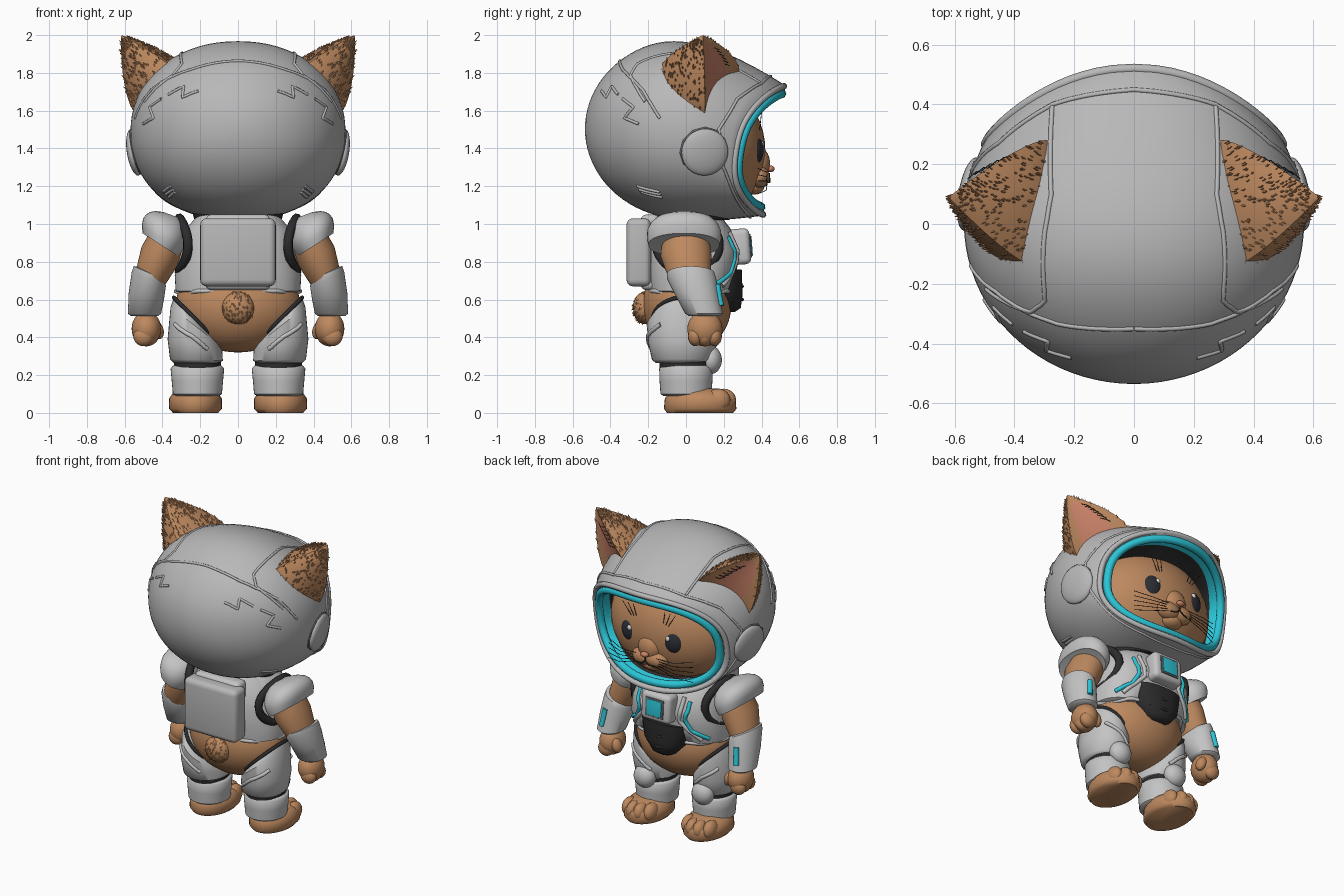
import bpy, bmesh, random
from math import sin, cos, pi, radians
from mathutils import Vector, Matrix, Euler
from mathutils.bvhtree import BVHTree

random.seed(4)
if "Cube" in bpy.data.objects:
    bpy.data.objects.remove(bpy.data.objects["Cube"])


def material(name, rgb):
    m = bpy.data.materials.new(name)
    m.use_nodes = True
    m.diffuse_color = (*rgb, 1)
    m.node_tree.nodes["Principled BSDF"].inputs["Base Color"].default_value = (*rgb, 1)
    return m


GREY = material("helmet grey", (.48, .48, .48))
SUIT = material("suit light grey", (.55, .55, .55))
SEAM = material("seam grey", (.16, .16, .16))
DARK = material("undersuit black", (.025, .025, .027))
FUR = material("ginger fur", (.51, .25, .115))
PINK = material("ear pink", (.58, .22, .14))
CYAN = material("glow cyan", (.025, .56, .68))
EYE = material("eye black", (.025, .027, .035))
WHITE = material("eye glint", (.85, .85, .85))


def add(ob, mats, mirror):
    bpy.context.collection.objects.link(ob)
    for m in mats:
        ob.data.materials.append(m)
    if mirror:
        ob.modifiers.new("Mirror", 'MIRROR')
    return ob


def finish(name, bm, mats, mirror=False, angle=50):
    bmesh.ops.recalc_face_normals(bm, faces=bm.faces)
    me = bpy.data.meshes.new(name)
    bm.to_mesh(me)
    bm.free()
    me.shade_smooth()
    me.set_sharp_from_angle(angle=radians(angle))
    return add(bpy.data.objects.new(name, me), mats, mirror)


def skin(name, loops, mats, mirror=False, rule=None, caps=(True, True)):
    """Closed loops of points joined by quads; rule(row, column) picks the material."""
    bm = bmesh.new()
    rows = [[bm.verts.new(p) for p in loop] for loop in loops]
    n = len(rows[0])
    for i in range(len(rows) - 1):
        for j in range(n):
            k = (j + 1) % n
            f = bm.faces.new((rows[i][j], rows[i][k], rows[i + 1][k], rows[i + 1][j]))
            f.material_index = rule(i, j) if rule else 0
    for end, row in zip(caps, (rows[0], rows[-1])):
        if end:
            bm.faces.new(row)
    return finish(name, bm, mats, mirror)


def power(v, e):
    return abs(v) ** e * (1 if v >= 0 else -1)


def loft(name, rows, mat, mirror=False, e=1.0, n=40):
    """Rows of (x, y, z, half width, half depth, tilt in degrees)."""
    loops = []
    for x, y, z, rx, ry, tilt in rows:
        t = radians(tilt)
        loop = []
        for j in range(n):
            a = 2 * pi * j / n
            u, v = rx * power(cos(a), e), ry * power(sin(a), e)
            loop.append((x + u * cos(t), y + v, z + u * sin(t)))
        loops.append(loop)
    return skin(name, loops, [mat], mirror)


def ball(name, loc, size, mat, mirror=False, rot=(0, 0, 0), seg=32):
    bm = bmesh.new()
    m = Matrix.LocRotScale(Vector(loc), Euler([radians(r) for r in rot]), Vector(size))
    bmesh.ops.create_uvsphere(bm, u_segments=seg, v_segments=seg // 2, radius=1, matrix=m)
    return finish(name, bm, [mat], mirror)


def box(name, loc, size, bevel, mat, tilt=0):
    bm = bmesh.new()
    bmesh.ops.create_cube(bm, size=1, matrix=Matrix.Diagonal((*size, 1)))
    bmesh.ops.bevel(bm, geom=bm.edges[:], offset=bevel, segments=4, profile=.5, affect='EDGES')
    bm.transform(Matrix.Translation(loc) @ Matrix.Rotation(radians(tilt), 4, 'X'))
    return finish(name, bm, [mat])


def tube(name, pts, r, mat, mirror=False, closed=False):
    cu = bpy.data.curves.new(name, 'CURVE')
    cu.dimensions = '3D'
    cu.bevel_depth, cu.bevel_resolution, cu.use_fill_caps = r, 2, True
    sp = cu.splines.new('POLY')
    sp.points.add(len(pts) - 1)
    for p, q in zip(sp.points, pts):
        p.co = (*q, 1)
    sp.use_cyclic_u, sp.use_smooth = closed, True
    return add(bpy.data.objects.new(name, cu), [mat], mirror)


def surface(ob):
    bm = bmesh.new()
    bm.from_mesh(ob.data)
    return BVHTree.FromBMesh(bm)


def drape(name, pts, tree, r, mat):
    """A mirrored tube laid along a path pressed on to a surface."""
    path = []
    for a, b in zip(pts, pts[1:]):
        path += [Vector(a).lerp(Vector(b), i / 8) for i in range(8)]
    path.append(Vector(pts[-1]))
    return tube(name, [tree.find_nearest(p)[0] for p in path], r, mat, True)


def tufts(name, spots, length, mirror=False):
    """Small pointed locks of fur at (position, direction) spots."""
    bm = bmesh.new()
    for p, d in spots:
        h = length * random.uniform(.7, 1.2)
        m = Matrix.Translation(p) @ d.to_track_quat('Z', 'Y').to_matrix().to_4x4()
        bmesh.ops.create_cone(bm, segments=5, radius1=h * .3, radius2=0, depth=h, matrix=m)
    return finish(name, bm, [FUR], mirror)


# Helmet: ellipsoid shell drawn out to a wide curved visor rim, then a lined inner wall
N = 72


def rim(a, w, h, dy=0):
    x, s = power(cos(a), .8), power(sin(a), .8)
    return Vector((w * x, .47 + .055 * s - .2 * x * x + dy, 1.39 + h * s))


def shell(a, t):
    def egg(p):
        return Vector((.568 * sin(p) * power(cos(a), .95), -.535 * cos(p),
                       1.503 + .478 * sin(p) * power(sin(a), .95)))
    end = 2.1
    w = max(0, (t - .5) * 2) ** 3
    return egg(end * t) + w * (rim(a, .5, .345) - egg(end))


angles = [2 * pi * j / N for j in range(N)]
loops = [[shell(a, max(t / 28, .005)) for a in angles] for t in range(29)]
for w, h, dy in ((.485, .33, .005), (.465, .31, -.01), (.445, .29, -.09), (.38, .24, -.18)):
    loops.append([rim(a, w, h, dy) for a in angles])
helmet = skin("helmet", loops, [GREY, CYAN, DARK],
              rule=lambda i, j: 0 if i < 30 else i - 29, caps=(True, False))
tube("visor_glow_ring", [rim(a, .452, .3, .035 * cos(a) ** 2 - .02) for a in angles], .026, CYAN,
     closed=True)
tube("visor_outer_lip", [rim(a, .495, .34, -.006) for a in angles], .017, GREY, closed=True)
hs = surface(helmet)
seams = {
    "brim_ridge": [(0, .46, 1.8), (.28, .41, 1.76), (.45, .27, 1.66), (.53, .17, 1.5),
                   (.53, .2, 1.3), (.42, .26, 1.14), (.2, .33, 1.05), (0, .34, 1.04)],
    "crown_ridge": [(.28, .4, 1.76), (.28, .1, 1.9), (.28, -.24, 1.82), (.33, -.28, 1.77),
                    (.5, -.22, 1.65)],
    "rear_ridge": [(0, -.34, 1.85), (.25, -.32, 1.8), (.45, -.22, 1.7), (.55, -.14, 1.56)],
    "rear_bracket": [(.2, -.42, 1.69), (.28, -.4, 1.66), (.28, -.38, 1.72), (.36, -.35, 1.68)],
    "side_bracket": [(.4, -.33, 1.66), (.47, -.28, 1.62), (.44, -.32, 1.56), (.5, -.25, 1.53)],
}
for name, pts in seams.items():
    drape(name, pts, hs, .008, GREY)
for i in range(3):
    z = 1.17 - i * .035
    drape("vent_ridge", [(.38, -.28, z), (.42, -.15, z - .03)], hs, .009, GREY)
ball("side_disc", (.547, .1, 1.38), (.036, .125, .125), GREY, True, (0, 9, 10))
drape("side_disc_seam", [(.55, .1 + .128 * cos(a), 1.38 + .128 * sin(a)) for a in angles[::6] + [0]],
      hs, .006, SEAM)

# Head and face
ball("head", (0, .08, 1.39), (.455, .34, .375), FUR, seg=48)
ball("muzzle", (.045, .385, 1.25), (.085, .058, .058), FUR, True)
ball("nose_bridge", (0, .38, 1.32), (.085, .065, .09), FUR)
ball("chin", (0, .355, 1.2), (.075, .06, .045), FUR)
ball("nose", (0, .448, 1.292), (.027, .021, .018), PINK)
ball("eye", (.165, .362, 1.39), (.07, .046, .08), EYE, True, (0, 0, -15))
ball("eye_glint", (.145, .405, 1.42), (.015, .008, .018), WHITE, True, seg=12)
tube("mouth", [(0, .44, 1.27), (0, .442, 1.245), (.03, .443, 1.222), (.07, .43, 1.222)],
     .004, DARK, True)
for i in range(5):
    z = 1.275 - i * .014
    tube("whisker", [(.08, .43, z), (.2, .425, z - .01 * i), (.32, .38, z - .02 * i + .02)],
         .002, DARK, True)
for i in range(3):
    tube("brow_hair", [(.1 + .02 * i, .39, 1.5), (.12 + .04 * i, .4, 1.59)], .002, DARK, True)

# Ears: three-cornered cones with a hollow pink front and furry back
tip, centre = Vector((.62, .09, 2.0)), Vector((.4, .08, 1.74))
corners = [Vector(c) for c in ((.3, .28, 1.82), (.55, .1, 1.59), (.32, -.15, 1.8))]
BULGE = (-.5, 1.4, .6)


def ear(u, v):
    k, f = int(u) % 3, u % 1
    a, b = corners[k], corners[(k + 1) % 3]
    mid = (a + b) / 2
    mid += (mid - centre) * BULGE[k]
    base = a * (1 - f) ** 2 + mid * 2 * f * (1 - f) + b * f * f
    return centre.lerp(tip, v) + (base - centre) * (1 - max(v, 0) ** 1.5)


levels = [-.2, 0, .12, .25, .4, .55, .7, .82, .92, .985]
skin("ear", [[ear(j / 10, v) for j in range(30)] for v in levels], [FUR, PINK], True,
     rule=lambda i, j: 1 if 2 <= j <= 7 and i < 7 else 0)
spots = []
for i in range(420):
    u, v = random.uniform(1, 3), random.uniform(.05, .93)
    p = ear(u, v)
    out = (p - centre.lerp(tip, v)).normalized()
    spots.append((p, (tip - centre).normalized() + out * .3))
tufts("ear_fur", spots, .028, True)
for i in range(6):
    p = ear(.15, .2 + i * .08)
    tube("ear_hair", [p, p + Vector((.03, .004, 0)), p + Vector((.06, -.02, .01))], .002, DARK, True)

# Body, tail and vest
ball("body", (0, .005, .57), (.33, .235, .25), FUR, seg=48)
ball("tail", (0, -.22, .555), (.085, .06, .085), FUR)
spots = []
for i in range(130):
    d = Vector((random.gauss(0, 1), -abs(random.gauss(0, 1)), random.gauss(0, 1))).normalized()
    spots.append((Vector((0, -.22, .555)) + Vector((d.x * .08, d.y * .058, d.z * .08)),
                  d * .4 + Vector((0, -.4, -.7))))
tufts("tail_fur", spots, .03)
vest = loft("vest", [(0, .02, .635, .31, .19, 0), (0, .02, .645, .33, .215, 0),
                     (0, .03, .73, .335, .235, 0), (0, .04, .86, .31, .245, 0),
                     (0, .03, .97, .28, .21, 0), (0, .02, 1.06, .2, .15, 0)], SUIT, e=.8, n=64)
loft("neck", [(0, .04, 1.02, .23, .19, 0), (0, .05, 1.09, .25, .2, 0)], DARK)
loft("belly_plate", [(0, .18, .535, .06, .08, 0), (0, .19, .555, .09, .1, 0),
                     (0, .19, .63, .155, .11, 0), (0, .19, .76, .18, .105, 0)], DARK, e=.8)
for z in (.6, .67):
    tube("belly_rib", [(-.1, .27, z + .015), (0, .298, z), (.1, .27, z + .015)], .009, DARK)
box("chest_unit", (0, .285, .88), (.22, .11, .19), .03, SUIT, 4)
box("chest_unit_recess", (0, .342, .884), (.135, .008, .125), .003, SEAM, 4)
box("chest_screen", (0, .346, .884), (.11, .009, .105), .003, CYAN, 4)
vs = surface(vest)
drape("chest_ridge", [(.16, .26, .97), (.14, .3, .8), (.27, .22, .665)], vs, .014, SUIT)
drape("chest_glow", [(.21, .26, .95), (.185, .3, .81), (.22, .27, .74), (.3, .17, .68)], vs, .013, CYAN)
drape("vest_hem", [(0, .25, .64), (.2, .22, .64), (.33, .02, .64), (.2, -.2, .64), (0, -.2, .64)],
      vs, .012, SUIT)
box("backpack", (0, -.25, .85), (.4, .13, .36), .035, GREY)
box("backpack_mount", (0, -.19, .85), (.34, .1, .4), .03, SUIT)

# Arms
tube("armhole_trim", [(.31 - .045 * cos(a) ** 2, .01 + .165 * cos(a), .89 + .14 * sin(a)) for a in angles],
     .026, DARK, True, True)
loft("shoulder_pad", [(.41, -.01, .893, .09, .165, 33), (.411, -.01, .89, .112, .188, 33),
                      (.402, -.01, .925, .128, .197, 33), (.39, -.01, .96, .132, .195, 32),
                      (.378, -.01, .99, .124, .18, 30), (.368, -.01, 1.015, .108, .155, 27),
                      (.358, -.01, 1.035, .083, .115, 24), (.35, -.01, 1.047, .045, .06, 20)],
     SUIT, True, e=.9)
loft("upper_arm", [(.35, 0, .96, .1, .12, 30), (.415, 0, .83, .108, .135, 28),
                   (.465, .02, .71, .085, .11, 24)], FUR, True)
cuff = loft("forearm_cuff", [(.47, .025, .745, .075, .105, 24), (.47, .025, .74, .09, .125, 24),
                             (.472, .03, .71, .098, .13, 23), (.485, .06, .62, .095, .115, 10),
                             (.495, .095, .525, .088, .1, 0), (.495, .098, .512, .07, .08, 0)], SUIT, True)
drape("cuff_glow", [(.51, .22, .69), (.525, .24, .58)], surface(cuff), .018, CYAN)
ball("hand", (.485, .1, .445), (.078, .093, .093), FUR, True)
for y in (.05, .1, .15):
    ball("finger", (.5, y, .405), (.054, .04, .052), FUR, True, seg=20)
ball("thumb", (.428, .14, .44), (.033, .037, .052), FUR, True, (0, 20, 0), 20)

# Legs
thigh = loft("thigh_armour", [(.22, -.02, .265, .12, .14, 0), (.22, -.02, .28, .14, .16, 2),
                              (.228, -.02, .36, .148, .178, 12), (.226, -.02, .46, .166, .188, 38),
                              (.228, -.01, .49, .16, .17, 45), (.225, -.01, .5, .14, .14, 45)], SUIT, True)
tube("thigh_trim", [(.226 + .158 * cos(a) * .72, -.01 + .165 * sin(a), .497 + .158 * cos(a) * .72)
                    for a in angles], .011, DARK, True, True)
ts = surface(thigh)
for y in (-.22, .2):
    drape("thigh_fold", [(.14, y, .33), (.24, y, .4), (.36, y * .7, .47)], ts, .012, SUIT)
loft("knee_gap", [(.215, -.005, .23, .125, .135, 0), (.215, -.005, .29, .125, .135, 0)], DARK, True)
ball("knee_pad", (.22, .13, .28), (.075, .06, .075), SUIT, True)
loft("shin_armour", [(.215, 0, .09, .115, .12, 0), (.215, 0, .1, .13, .135, 0),
                     (.215, 0, .17, .136, .14, 0), (.215, 0, .235, .142, .142, 0),
                     (.215, 0, .25, .128, .128, 0)], SUIT, True)

# Feet
loft("foot", [(.225, .075, 0, .12, .175, 0), (.225, .075, .022, .14, .192, 0),
              (.225, .075, .075, .14, .187, 0), (.225, .07, .108, .118, .162, 0),
              (.225, .06, .13, .07, .11, 0)], FUR, True)
for i, y in enumerate((.17, .2, .2, .17)):
    ball("toe", (.144 + .054 * i, y, .068), (.042, .065, .06), FUR, True, seg=24)
